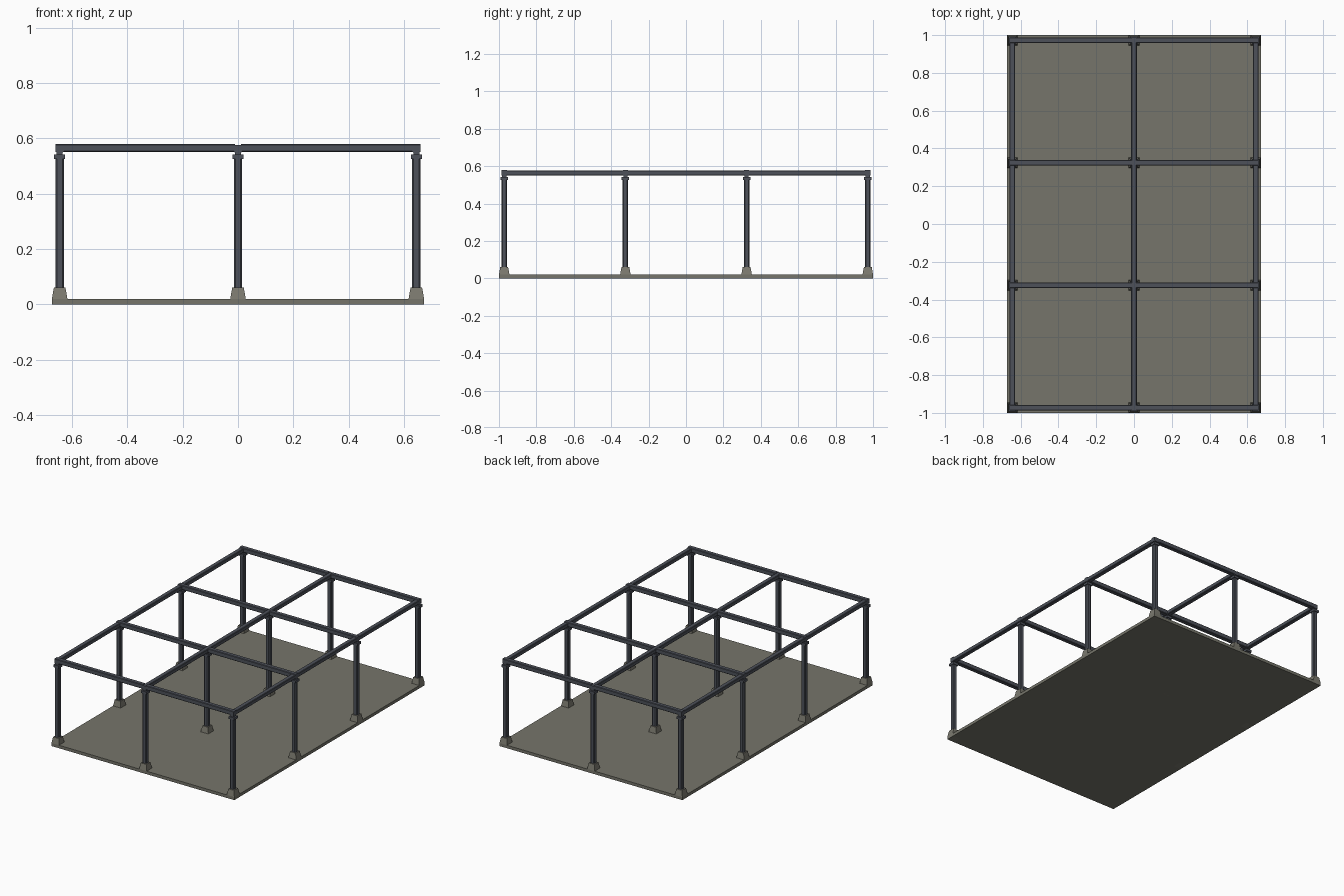
import bpy, bmesh

if "Cube" in bpy.data.objects:
    bpy.data.objects.remove(bpy.data.objects["Cube"])

def mat(name, rgb):
    m = bpy.data.materials.new(name)
    m.diffuse_color = (*rgb, 1)
    m.use_nodes = True
    m.node_tree.nodes["Principled BSDF"].inputs["Base Color"].default_value = m.diffuse_color
    return m

STEEL = mat("dark steel", (0.075, 0.083, 0.102))
CONCRETE = mat("concrete", (0.18, 0.178, 0.145))
FOOTING = mat("footing concrete", (0.20, 0.195, 0.16))

def finish(bm, name, material):
    bmesh.ops.recalc_face_normals(bm, faces=bm.faces)
    me = bpy.data.meshes.new(name)
    bm.to_mesh(me)
    bm.free()
    me.materials.append(material)
    ob = bpy.data.objects.new(name, me)
    bpy.context.collection.objects.link(ob)
    return ob

def box(name, lo, hi, material, chamfer=0.0, axis=2):
    """Box between two corners; edges running along axis may be chamfered."""
    bm = bmesh.new()
    bmesh.ops.create_cube(bm, size=1)
    for v in bm.verts:
        v.co = [(lo[i] + hi[i]) / 2 + v.co[i] * (hi[i] - lo[i]) for i in range(3)]
    if chamfer:
        edges = [e for e in bm.edges
                 if abs(e.verts[0].co[axis] - e.verts[1].co[axis]) > 1e-5]
        bmesh.ops.bevel(bm, geom=edges, offset=chamfer, segments=1, affect='EDGES')
    return finish(bm, name, material)

def post_part(name, x, y, rings, material):
    """Square stack of (half width, z) rings, closed at both ends."""
    bm = bmesh.new()
    loops = [[bm.verts.new((x + sx * h, y + sy * h, z))
              for sx, sy in ((-1, -1), (1, -1), (1, 1), (-1, 1))] for h, z in rings]
    for a, b in zip(loops, loops[1:]):
        for i in range(4):
            j = (i + 1) % 4
            bm.faces.new((a[i], a[j], b[j], b[i]))
    bm.faces.new(loops[0][::-1])
    bm.faces.new(loops[-1])
    return finish(bm, name, material)

XS = (-0.645, 0.0, 0.645)
YS = (-0.972, -0.324, 0.324, 0.972)
R = 0.0148

# floor slab
box("floor_slab", (-0.673, -1, 0), (0.673, 1, 0.02), CONCRETE)

# columns with footings, caps and short necks under the beams
for i, x in enumerate(XS):
    for j, y in enumerate(YS):
        tag = f"_{i + 1}_{j + 1}"
        post_part("footing" + tag, x, y,
                  [(0.028, 0), (0.028, 0.02), (0.021, 0.06)], FOOTING)
        box("column" + tag, (x - R, y - R, 0.055), (x + R, y + R, 0.53), STEEL, 0.005)
        post_part("column_cap" + tag, x, y, [(0.02, 0.525), (0.02, 0.541)], STEEL)
        post_part("column_neck" + tag, x, y, [(0.011, 0.54), (0.011, 0.556)], STEEL)

# long beams running front to back
for i, x in enumerate(XS):
    box(f"long_beam_{i + 1}", (x - R, -0.987, 0.55), (x + R, 0.987, 0.576),
        STEEL, 0.003, 1)

# cross beams, one per bay, butting near the centre line
for j, y in enumerate(YS):
    for side, a, b in (("left", -0.66, -0.011), ("right", 0.011, 0.66)):
        box(f"cross_beam_{side}_{j + 1}", (a, y - R, 0.551), (b, y + R, 0.58),
            STEEL, 0.003, 0)
